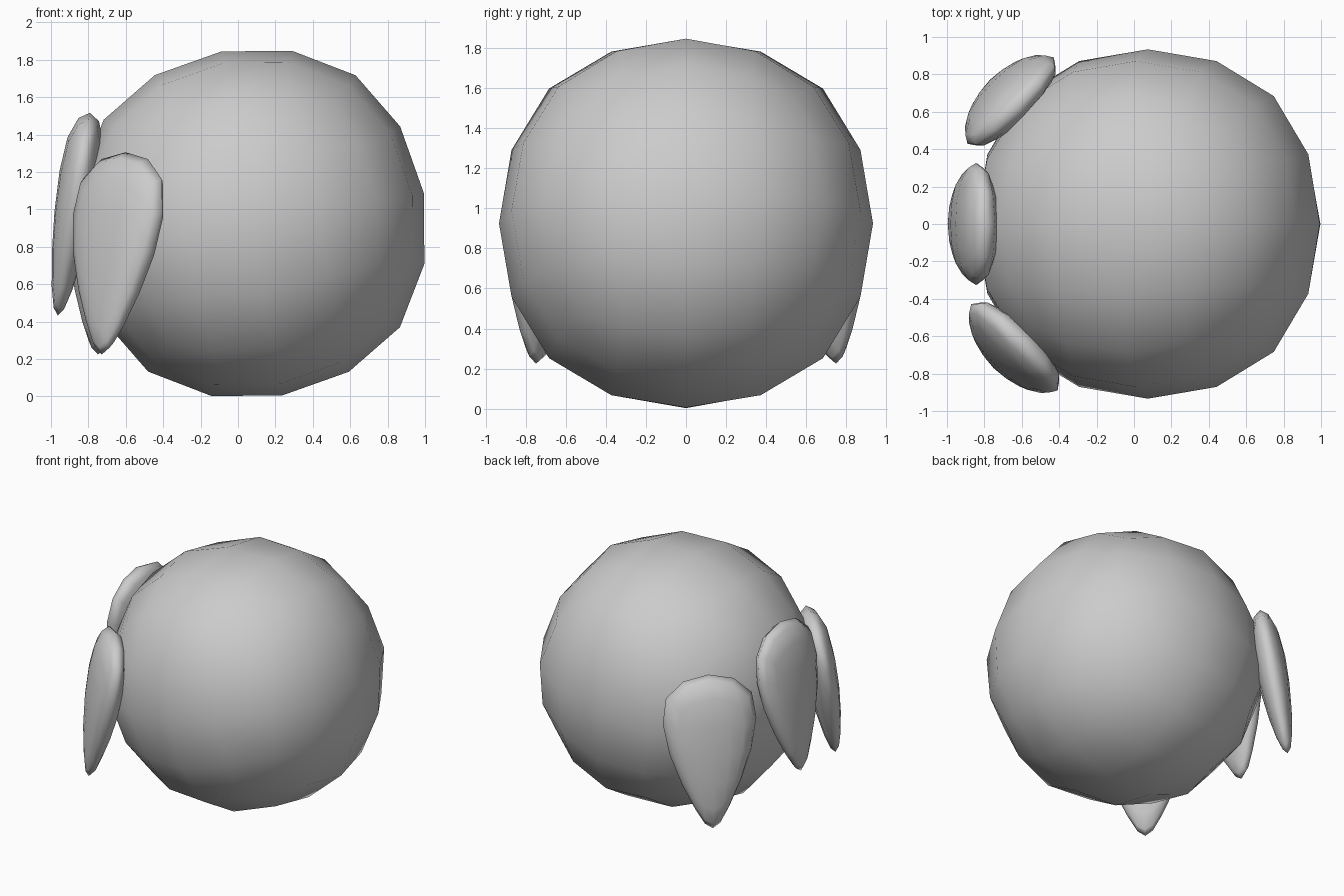
import bpy
from math import radians

if "Cube" in bpy.data.objects:
    bpy.data.objects.remove(bpy.data.objects["Cube"])


def soft_box(name, half_height, top, bottom, location, tilt, turn=0):
    """Tapered box rounded by two subdivisions; top/bottom = (half depth, half width)."""
    bpy.ops.mesh.primitive_cube_add(size=2)
    obj = bpy.context.object
    obj.name = name
    for v in obj.data.vertices:
        depth, width = top if v.co.z > 0 else bottom
        v.co.x *= depth
        v.co.y *= width
        v.co.z *= half_height
    obj.location = location
    obj.rotation_euler = (0, radians(tilt), radians(turn))
    for p in obj.data.polygons:
        p.use_smooth = True
    sub = obj.modifiers.new("rounding", 'SUBSURF')
    sub.levels = sub.render_levels = 2
    sub.use_limit_surface = False
    return obj


# round body
R = 1.063
soft_box("body", R, (R, R), (R, R), (0.074, 0, 0.925), -10)

# three tapered petals around the left side
TOP, BOTTOM = (0.183, 0.605), (0.055, 0.045)
for name, loc, tilt, turn in (
    ("middle_petal", (-0.878, 0, 0.975), 9, 0),
    ("front_petal", (-0.665, -0.685, 0.765), 9.5, 45),
    ("back_petal", (-0.685, 0.685, 0.765), 9.5, -45),
):
    soft_box(name, 0.624, TOP, BOTTOM, loc, tilt, turn)
